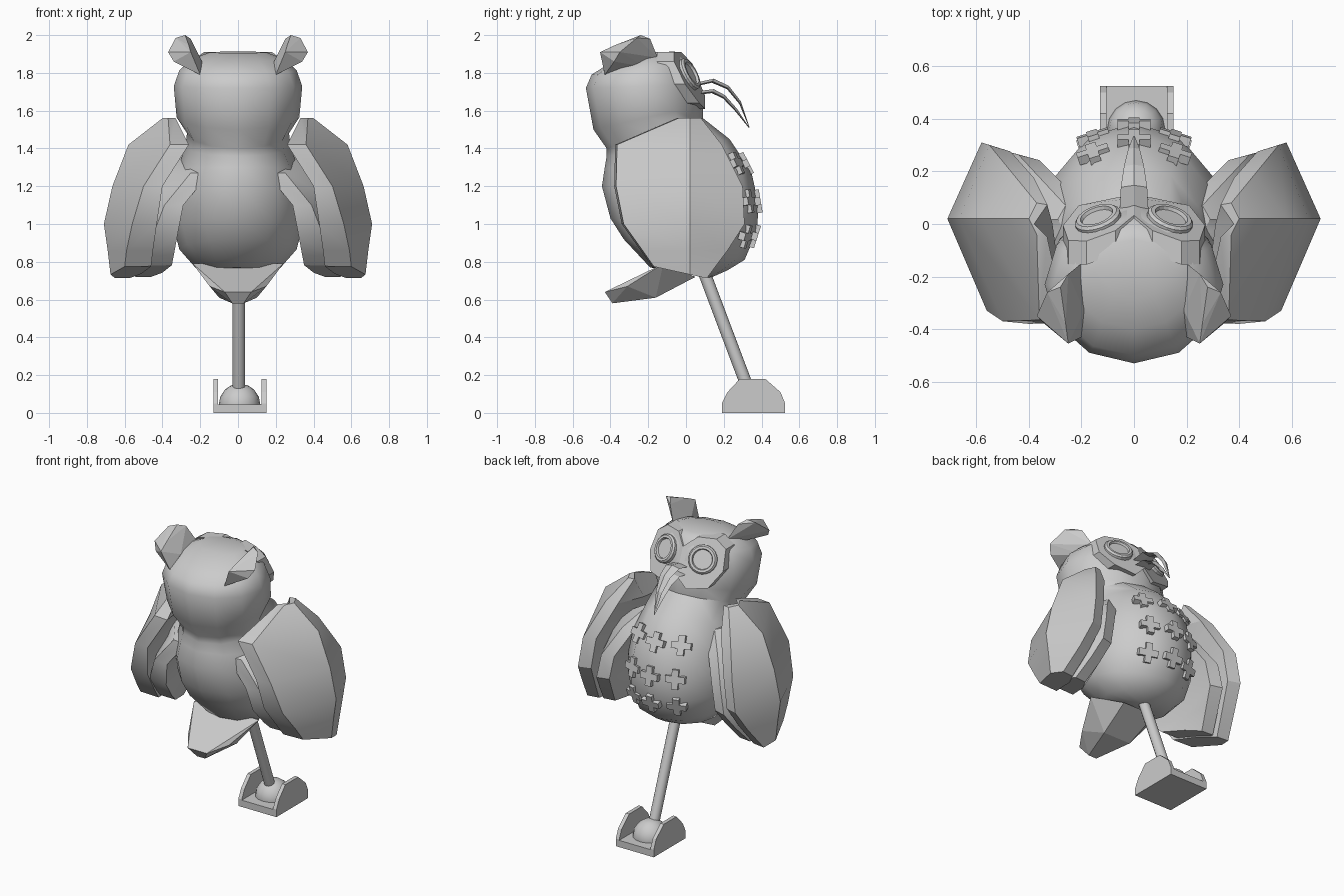
import bpy, bmesh, math
from mathutils import Vector, Matrix
from mathutils.bvhtree import BVHTree

if "Cube" in bpy.data.objects:
    bpy.data.objects.remove(bpy.data.objects["Cube"])

grey = bpy.data.materials.new("plain grey")
grey.diffuse_color = (0.6, 0.6, 0.6, 1)
grey.use_nodes = True
grey.node_tree.nodes["Principled BSDF"].inputs["Base Color"].default_value = grey.diffuse_color


def finish(name, bm, smooth=None):
    bmesh.ops.recalc_face_normals(bm, faces=bm.faces)
    me = bpy.data.meshes.new(name)
    bm.to_mesh(me)
    bm.free()
    ob = bpy.data.objects.new(name, me)
    me.materials.append(grey)
    bpy.context.collection.objects.link(ob)
    if smooth:
        bpy.ops.object.select_all(action='DESELECT')
        ob.select_set(True)
        bpy.context.view_layer.objects.active = ob
        bpy.ops.object.shade_smooth_by_angle(angle=math.radians(smooth))
    return ob


def loft(rings, name, smooth=None):
    """Skin a list of equal-length point rings and cap both ends."""
    bm = bmesh.new()
    vs = [[bm.verts.new(p) for p in r] for r in rings]
    n = len(vs[0])
    for a, b in zip(vs, vs[1:]):
        for i in range(n):
            j = (i + 1) % n
            bm.faces.new((a[i], a[j], b[j], b[i]))
    bm.faces.new(vs[0])
    bm.faces.new(vs[-1])
    return finish(name, bm, smooth)


def hull(points, name):
    bm = bmesh.new()
    for p in points:
        bm.verts.new(p)
    res = bmesh.ops.convex_hull(bm, input=bm.verts)
    junk = {g for g in res["geom_interior"] + res["geom_unused"] if isinstance(g, bmesh.types.BMVert)}
    bmesh.ops.delete(bm, geom=list(junk), context='VERTS')
    bmesh.ops.dissolve_limit(bm, angle_limit=0.03, verts=bm.verts, edges=bm.edges)
    return finish(name, bm)


def prism(outline, name, depth):
    """Extrude a closed 3D outline along a vector."""
    d = Vector(depth)
    return loft([[Vector(p) for p in outline], [Vector(p) + d for p in outline]], name)


def oval_rings(spec, n=12):
    """Tilted ovals from back y,z / front y,z / half width."""
    out = []
    for by, bz, fy, fz, w in spec:
        b, f = Vector((0, by, bz)), Vector((0, fy, fz))
        out.append([(b + f) / 2 + (f - b) / 2 * math.cos(t) + Vector((w * math.sin(t), 0, 0))
                    for t in (2 * math.pi * i / n for i in range(n))])
    return out


# Body and head in one skin
body = loft(oval_rings([
    (-0.02, 0.745, 0.13, 0.715, 0.09), (-0.19, 0.77, 0.22, 0.755, 0.22),
    (-0.33, 0.92, 0.31, 0.81, 0.31), (-0.40, 1.03, 0.375, 0.96, 0.345),
    (-0.445, 1.2, 0.385, 1.1, 0.35), (-0.43, 1.3, 0.345, 1.28, 0.32),
    (-0.42, 1.36, 0.23, 1.45, 0.28), (-0.42, 1.40, 0.09, 1.56, 0.27),
    (-0.49, 1.5, 0.09, 1.63, 0.325),
    (-0.53, 1.72, 0.07, 1.74, 0.34), (-0.50, 1.79, 0.03, 1.84, 0.31),
    (-0.40, 1.855, -0.01, 1.895, 0.24), (-0.28, 1.905, -0.06, 1.913, 0.15)]), "body", 45)

# Tail
hull([(s * x, y, z) for s in (-1, 1) for x, y, z in (
    (0.24, -0.12, 0.79), (0.15, -0.31, 0.67), (0.07, -0.43, 0.64),
    (0.03, -0.39, 0.58), (0.10, -0.16, 0.61), (0.12, 0.05, 0.72))], "tail")

# Wing sections: z, rear y, rear inner x, rear outer x, outer x, front y, front x
WING = [(1.56, -0.05, 0.33, 0.37, 0.40, 0.08, 0.37),
        (1.42, -0.375, 0.26, 0.36, 0.58, 0.19, 0.46),
        (1.20, -0.38, 0.40, 0.50, 0.665, 0.30, 0.55),
        (1.00, -0.34, 0.43, 0.56, 0.71, 0.31, 0.58),
        (0.86, -0.24, 0.45, 0.59, 0.69, 0.22, 0.61),
        (0.715, -0.18, 0.46, 0.60, 0.675, 0.11, 0.65)]


def wing_rings(s, dx=0.0, ys=1.0, zs=1.0, thick=0.08):
    rings = []
    for k, (z, ry, ri, ro, xo, fy, fx) in enumerate(WING):
        zz = 0.74 + (z - 0.74) * zs
        t = thick if k else 0.04
        pts = [(ri, ry), (ro, ry + 0.01), (xo, 0.02), (fx, fy), (fx - t, fy * 0.92), (ri + 0.05, 0.0)]
        lean = 0.22 if k == 5 else 0      # the lower edge rises towards the rear
        rings.append([(s * (x + dx), y * ys, zz + lean * (0.1 - y)) for x, y in pts])
    return rings


for s, side in ((-1, "left"), (1, "right")):
    loft(wing_rings(s), side + "_wing", 30)
    loft(wing_rings(s, -0.11, 0.88, 0.78), side + "_inner_wing", 30)

    # Ear tuft
    hull([(s * x, y, z) for x, y, z in (
        (0.20, -0.43, 1.79), (0.20, -0.21, 1.83), (0.20, -0.15, 1.88), (0.25, -0.19, 1.98),
        (0.28, -0.24, 2.0), (0.33, -0.26, 1.985), (0.37, -0.35, 1.91), (0.25, -0.455, 1.91),
        (0.26, -0.38, 1.945), (0.34, -0.38, 1.86), (0.19, -0.33, 1.86))], side + "_ear_tuft")

    # Half of the face mask, lying on a slanted plane
    outline = [(0, 1.85), (0.07, 1.91), (0.18, 1.91), (0.25, 1.86), (0.27, 1.74),
               (0.21, 1.64), (0.07, 1.61), (0, 1.68)]
    prism([(s * x, min(0.1, 0.015 - (0.3 * (x - 0.14) + 0.45 * (z - 1.79)) / 0.83), z) for x, z in outline],
          side + "_face_mask", (0, -0.09, 0.0))

    # Eye: stepped round rim with a recessed disc
    aim = Vector((s * 0.3, 0.83, 0.45)).normalized()
    rot = aim.to_track_quat('Z', 'Y').to_matrix()
    mid = Vector((s * 0.135, 0.012, 1.79))
    rings = [[mid + rot @ Vector((r * math.cos(t), r * math.sin(t), h))
              for t in (2 * math.pi * i / 20 for i in range(20))]
             for r, h in ((0.09, -0.02), (0.09, 0.015), (0.08, 0.025), (0.065, 0.025), (0.06, 0.012))]
    loft(rings, side + "_eye")

# Curved beak: two thin tapering blades that meet at the tip
BLADES = {
    "upper_beak": [(0.05, 1.735), (0.14, 1.755), (0.22, 1.72), (0.285, 1.64), (0.335, 1.51)],
    "lower_beak": [(0.06, 1.69), (0.14, 1.70), (0.20, 1.67), (0.265, 1.60), (0.333, 1.51)]}
for name, path in BLADES.items():
    loft([[(-w, y, z), (0, y + h / 2, z + h), (w, y, z), (0, y - h / 4, z - h / 2)]
          for (y, z), w, h in zip(path, (0.055, 0.05, 0.038, 0.022, 0.002),
                                  (0.014, 0.014, 0.012, 0.01, 0.002))], name)

# Cross-shaped feathers set on the belly
tree = BVHTree.FromPolygons([v.co for v in body.data.vertices], [p.vertices for p in body.data.polygons])
a, b = 0.021, 0.062
plus = [(a, a), (a, b), (-a, b), (-a, a), (-b, a), (-b, -a), (-a, -a), (-a, -b), (a, -b), (a, -a), (b, -a), (b, a)]
for row, z in enumerate((1.32, 1.12, 0.935)):
    for col in (-1, 0, 1):
        hit, normal, _, _ = tree.ray_cast(Vector((col * 0.155, 1, z)), Vector((0, -1, 0)))
        if normal.y < 0:
            normal = -normal
        normal = Vector((normal.x if col else 0, normal.y, normal.z * 0.75)).normalized()
        right = Vector((0, 0, 1)).cross(normal).normalized()
        up = normal.cross(right)
        prism([hit + right * u + up * v - normal * 0.02 for u, v in plus],
              f"belly_feather_{row}_{col + 1}", normal * 0.035)

# Support rod
p, q = Vector((0.005, 0.09, 0.76)), Vector((0.005, 0.335, 0.11))
bm = bmesh.new()
bmesh.ops.create_cone(bm, cap_ends=True, segments=12, radius1=0.033, radius2=0.033, depth=(q - p).length,
                      matrix=Matrix.Translation((p + q) / 2) @ (q - p).to_track_quat('Z', 'Y').to_matrix().to_4x4())
finish("support_rod", bm, 40)

# Ball joint
bm = bmesh.new()
bmesh.ops.create_uvsphere(bm, u_segments=16, v_segments=8, radius=0.11,
                          matrix=Matrix.Translation((0.008, 0.36, 0.045)))
bmesh.ops.bisect_plane(bm, geom=bm.verts[:] + bm.edges[:] + bm.faces[:], plane_co=(0, 0, 0.03),
                       plane_no=(0, 0, 1), clear_inner=True)
bmesh.ops.holes_fill(bm, edges=[e for e in bm.edges if e.is_boundary])
finish("ball_joint", bm, 40)

# Bracket: base plate and two cheeks
prism([(-0.13, 0.19, 0), (0.15, 0.19, 0), (0.15, 0.525, 0), (-0.13, 0.525, 0)], "bracket_base", (0, 0, 0.045))
cheek = [(0.19, 0), (0.19, 0.05), (0.22, 0.11), (0.285, 0.18), (0.42, 0.18), (0.50, 0.11), (0.525, 0.05), (0.525, 0)]
for x, side in ((-0.13, "left"), (0.125, "right")):
    prism([(x, y, z) for y, z in cheek], side + "_bracket_cheek", (0.025, 0, 0))
